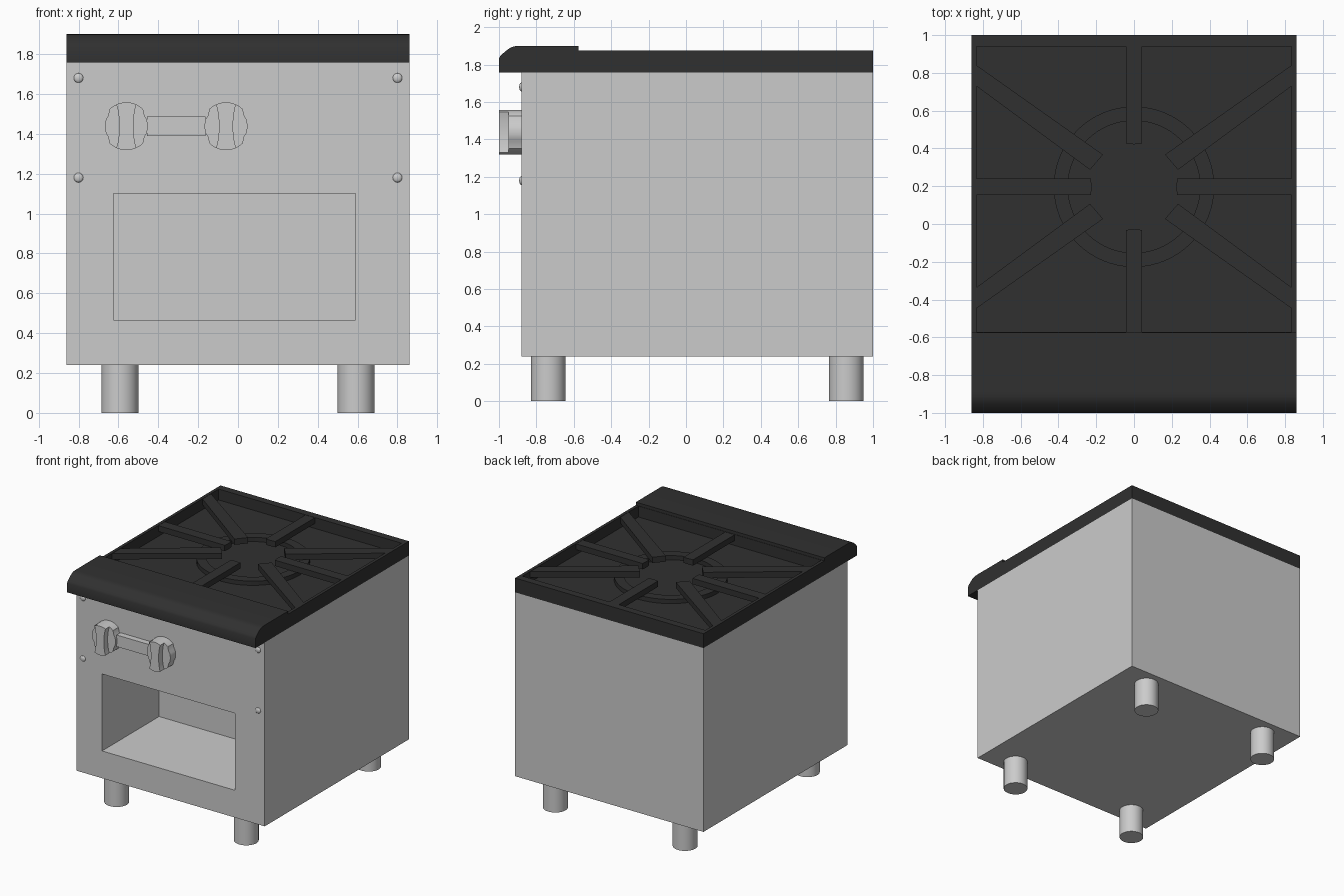
import bpy, bmesh
from math import sin, cos, pi, radians, hypot, atan2
from mathutils import Vector, Matrix

if "Cube" in bpy.data.objects:
    bpy.data.objects.remove(bpy.data.objects["Cube"])

dark = bpy.data.materials.new("dark_enamel")
dark.diffuse_color = (0.03, 0.03, 0.03, 1)
dark.use_nodes = True
dark.node_tree.nodes["Principled BSDF"].inputs["Base Color"].default_value = dark.diffuse_color


def finish(name, bm, mat=None):
    bmesh.ops.recalc_face_normals(bm, faces=bm.faces)
    me = bpy.data.meshes.new(name)
    bm.to_mesh(me)
    bm.free()
    me.shade_smooth()
    me.set_sharp_from_angle(angle=radians(30))
    if mat:
        me.materials.append(mat)
    ob = bpy.data.objects.new(name, me)
    bpy.context.collection.objects.link(ob)
    return ob


def prism(name, pts, axis, a, b, mat=None):
    """Extrude a 2D outline along axis (0=x, 1=y, 2=z) from a to b."""
    def place(p, d):
        c = list(p)
        c.insert(axis, d)
        return c
    bm = bmesh.new()
    lo = [bm.verts.new(place(p, a)) for p in pts]
    hi = [bm.verts.new(place(p, b)) for p in pts]
    bm.faces.new(lo)
    bm.faces.new(hi)
    n = len(pts)
    for i in range(n):
        j = (i + 1) % n
        bm.faces.new((lo[i], lo[j], hi[j], hi[i]))
    return finish(name, bm, mat)


def recessed_box(name, lo, hi, rlo, rhi, axis, side, mat=None):
    """Box with a rectangular pocket sunk into the face on the given side of axis."""
    lo, hi = Vector(lo), Vector(hi)
    bm = bmesh.new()
    bmesh.ops.create_cube(bm, size=1)
    for v in bm.verts:
        v.co = Vector(hi[k] if v.co[k] > 0 else lo[k] for k in range(3))
    bm.normal_update()
    face = max(bm.faces, key=lambda f: side * f.calc_center_median()[axis])
    outer, inner = (rhi, rlo) if side > 0 else (rlo, rhi)
    for depth in (outer[axis], inner[axis]):
        bmesh.ops.inset_region(bm, faces=[face], thickness=0.005)
        mid = face.calc_center_median()
        for v in face.verts:
            v.co = Vector(depth if k == axis else (rhi[k] if v.co[k] > mid[k] else rlo[k])
                          for k in range(3))
    return finish(name, bm, mat)


def rect(x0, x1, y0, y1):
    return [(x0, y0), (x1, y0), (x1, y1), (x0, y1)]


def arc(cx, cy, r, a0, a1, n):
    return [(cx + r * cos(a0 + (a1 - a0) * i / n), cy + r * sin(a0 + (a1 - a0) * i / n))
            for i in range(n + 1)]


# Body with open front compartment
recessed_box("body", (-0.86, -0.88, 0.24), (0.86, 1, 1.757),
             (-0.625, -0.88, 0.465), (0.59, -0.136, 1.10), 1, -1)

# Legs
for sx in (-1, 1):
    for y in (-0.737, 0.857):
        prism("leg", arc(sx * 0.592, y, 0.093, 0, 2 * pi, 32)[:-1], 2, 0, 0.24)

# Hob tray and rounded front ledge
recessed_box("hob_tray", (-0.86, -0.58, 1.757), (0.86, 1, 1.875),
             (-0.835, -0.572, 1.785), (0.835, 0.94, 1.875), 2, 1, dark)
prism("front_ledge", [(-1, 1.757), (-1, 1.832), (-0.99, 1.85), (-0.955, 1.879), (-0.935, 1.892),
                      (-0.915, 1.898), (-0.89, 1.9), (-0.575, 1.9), (-0.575, 1.757)],
      0, -0.86, 0.86, dark)

# Burner ring
CY = 0.197
bm = bmesh.new()
vs = [bm.verts.new((r, 0, z)) for r, z in ((0.35, 1.784), (0.425, 1.784), (0.425, 1.82), (0.35, 1.82))]
es = [bm.edges.new((vs[i], vs[(i + 1) % 4])) for i in range(4)]
bmesh.ops.spin(bm, geom=vs + es, cent=(0, 0, 0), axis=(0, 0, 1), angle=2 * pi, steps=64)
bmesh.ops.remove_doubles(bm, verts=bm.verts, dist=1e-4)
bmesh.ops.translate(bm, verts=bm.verts, vec=(0, CY, 0))
finish("burner_ring", bm, dark)

# Straight grate bars, inner ends cut to a circle
Z0, Z1, W, R = 1.825, 1.873, 0.043, 0.23
bow = [(w, hypot(R, w) - 0.005) for w in (W, W / 2, 0, -W / 2, -W)]
for name, angle, length in (("right", 0, 0.836), ("back", pi / 2, 0.744),
                            ("left", pi, 0.836), ("front", -pi / 2, 0.77)):
    local = [(length, -W), (length, W)] + [(d, w) for w, d in bow]
    c, s = cos(angle), sin(angle)
    prism("grate_bar_" + name, [(x * c - y * s, CY + x * s + y * c) for x, y in local],
          2, Z0, Z1, dark)

# Diagonal grate bars, outer ends flush with the side rims
for sx in (-1, 1):
    for sy in (-1, 1):
        pts = [(0.164, 0.170), (0.233, 0.09), (0.836, 0.534), (0.836, 0.645)]
        prism("grate_bar_diagonal", [(sx * x, CY + sy * y) for x, y in pts], 2, Z0, Z1, dark)

# Control knobs: scalloped base and waisted grip
KZ = 1.438
top = arc(0, 0, 0.12, radians(46), radians(134), 12)
lobe = [(-0.092, 0.05), (-0.102, 0.035), (-0.107, 0.012),
        (-0.107, -0.012), (-0.102, -0.035), (-0.092, -0.05)]
base = top + lobe + [(-x, -y) for x, y in top] + [(-x, -y) for x, y in lobe]
a = atan2(0.109, 0.05)
cap = arc(0, 0, 0.12, a, pi - a, 8)
waist = [(-(0.035 + 0.014 * (t / 5) ** 2), -0.109 * t / 5) for t in range(-4, 5)]
grip = cap + waist + [(-x, -y) for x, y in cap] + [(-x, -y) for x, y in waist]
for kx in (-0.56, -0.06):
    prism("knob_base", [(kx + x, KZ + y) for x, y in base], 1, -0.95, -0.88)
    prism("knob_grip", [(kx + x, KZ + y) for x, y in grip], 1, -1, -0.95)

# Bar joining the knobs
prism("knob_bar", rect(-0.457, -0.163, 1.39, 1.486), 1, -0.93, -0.88)

# Front panel screws
for x in (-0.8, 0.8):
    for z in (1.18, 1.68):
        bm = bmesh.new()
        bmesh.ops.create_uvsphere(bm, u_segments=16, v_segments=8, radius=1,
                                  matrix=Matrix.Translation((x, -0.88, z))
                                  @ Matrix.Diagonal((0.024, 0.012, 0.024, 1)))
        finish("screw", bm)
